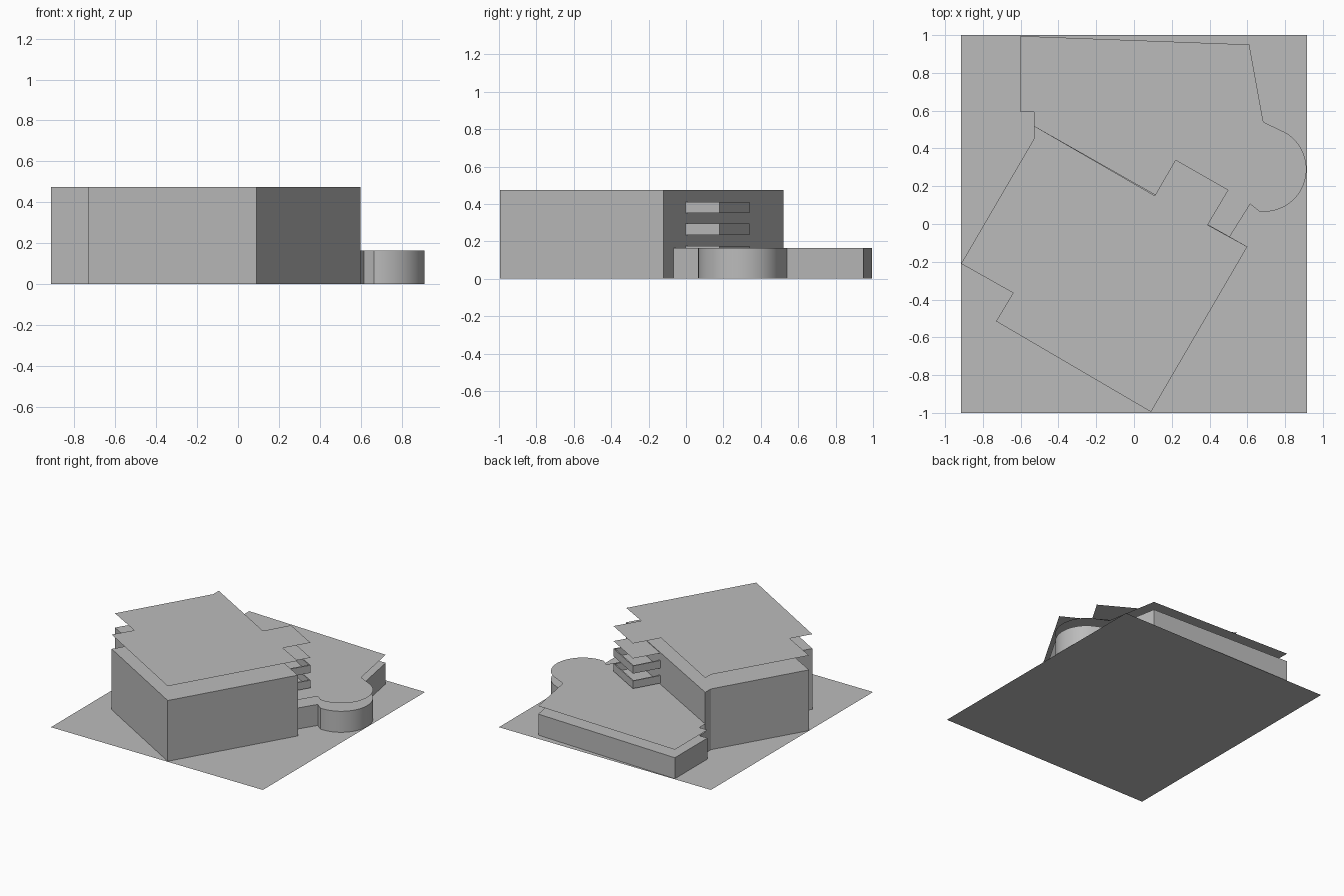
import bpy, bmesh, math
from mathutils import Vector

if "Cube" in bpy.data.objects:
    bpy.data.objects.remove(bpy.data.objects["Cube"], do_unlink=True)

grey = bpy.data.materials.new("plain grey")
grey.use_nodes = True
grey.diffuse_color = (0.5, 0.5, 0.5, 1)
grey.node_tree.nodes["Principled BSDF"].inputs["Base Color"].default_value = (0.5, 0.5, 0.5, 1)


def add_object(name, bm):
    mesh = bpy.data.meshes.new(name)
    bm.to_mesh(mesh)
    bm.free()
    mesh.materials.append(grey)
    obj = bpy.data.objects.new(name, mesh)
    bpy.context.collection.objects.link(obj)
    return obj


def slab(name, outline, z, height=0, inset=0):
    """Flat sheet, or a prism when height is given."""
    bm = bmesh.new()
    face = bm.faces.new([bm.verts.new((x, y, z)) for x, y in outline])
    face.normal_update()
    if face.normal.z < 0:
        face.normal_flip()
    if inset:
        rim = bmesh.ops.inset_region(bm, faces=[face], thickness=inset, use_even_offset=True)
        bmesh.ops.delete(bm, geom=rim["faces"], context="FACES")
    if height:
        top = bmesh.ops.extrude_face_region(bm, geom=bm.faces[:])
        verts = [g for g in top["geom"] if isinstance(g, bmesh.types.BMVert)]
        bmesh.ops.translate(bm, verts=verts, vec=(0, 0, height))
        bmesh.ops.recalc_face_normals(bm, faces=bm.faces[:])
    return add_object(name, bm)


def add_box(bm, p, q, z0, z1, depth=0.015):
    """Box straddling the wall segment p-q, used to cut a recess."""
    p, q = Vector(p), Vector(q)
    along = (q - p).normalized()
    out = Vector((along.y, -along.x)) * depth
    base = [p - out, q - out, q + out * 2, p + out * 2]
    low = [bm.verts.new((*v, z0)) for v in base]
    high = [bm.verts.new((*v, z1)) for v in base]
    bm.faces.new(low[::-1])
    bm.faces.new(high)
    for i in range(4):
        j = (i + 1) % 4
        bm.faces.new((low[i], low[j], high[j], high[i]))


def carve(obj, cutter):
    mod = obj.modifiers.new("recesses", "BOOLEAN")
    mod.operation = "DIFFERENCE"
    mod.solver = "EXACT"
    mod.object = cutter
    bpy.context.view_layer.objects.active = obj
    bpy.ops.object.modifier_apply(modifier=mod.name)


# Ground
slab("ground", [(-0.915, -1), (0.915, -1), (0.915, 1), (-0.915, 1)], 0)

# Footprints
south, east = (0.09, -0.995), (0.6, -0.12)
balcony = [(0.39, -0.005), (0.5, 0.18), (0.22, 0.34), (0.11, 0.15)]
rest = [(-0.53, 0.52), (-0.53, 0.45), (-0.915, -0.21), (-0.64, -0.365), (-0.73, -0.515)]
block = [south, east] + rest
block_with_balcony = [south, east] + balcony + rest
arc = [(0.688 + 0.225 * math.cos(math.radians(a)), 0.29 + 0.225 * math.sin(math.radians(a)))
       for a in range(-96, 61, 6)]
wing = [(0.505, -0.07), (0.615, 0.105)] + arc + [
    (0.685, 0.54), (0.61, 0.95), (-0.6, 0.995), (-0.6, 0.592), (-0.53, 0.592), (-0.53, 0.515)]

# Tall block in two stages with a fine ledge between
lower_walls = slab("lower_walls", block, 0.001, 0.234)
upper_walls = slab("upper_walls", block, 0.235, 0.24, inset=0.003)

# Low wing with its rounded end
wing_walls = slab("wing_walls", wing, 0.001, 0.164)


# Window and door recesses
def on_wall(a, b, y):
    return Vector(a).lerp(Vector(b), (y - a[1]) / (b[1] - a[1]))


bm = bmesh.new()
openings = [(y, y + 0.057, z, z + 0.047)
            for z in (0.148, 0.266, 0.385) for y in (-0.86, -0.63, -0.528)]
openings += [(-0.26, -0.22, z, z + 0.062) for z in (0.05, 0.17, 0.293)]
openings += [(-0.97, -0.82, 0.01, 0.112), (-0.525, -0.375, 0.01, 0.112),
             (-0.73, -0.667, 0.004, 0.108), (-0.663, -0.6, 0.004, 0.108)]
for y0, y1, z0, z1 in openings:
    add_box(bm, on_wall(south, east, y0), on_wall(south, east, y1), z0, z1)
block_cutter = add_object("block_cutter", bm)
bm = bmesh.new()
add_box(bm, (0.863, 0.15), (0.905, 0.23), 0.004, 0.11)
side_a, side_b = (0.685, 0.54), (0.61, 0.95)
add_box(bm, on_wall(side_a, side_b, 0.675), on_wall(side_a, side_b, 0.8), 0.01, 0.112)
wing_cutter = add_object("wing_cutter", bm)
carve(lower_walls, block_cutter)
carve(upper_walls, block_cutter)
carve(wing_walls, wing_cutter)
for cutter in (block_cutter, wing_cutter):
    bpy.data.objects.remove(cutter, do_unlink=True)

# Thin roof sheets hovering above the walls
slab("main_roof", block_with_balcony, 0.587, inset=0.01)
slab("wing_roof", wing, 0.228, inset=0.01)
slab("balcony_canopy", balcony, 0.47)

# Stacked balconies with solid parapets
for level, z in enumerate((0.117, 0.235, 0.352), 1):
    slab(f"balcony_floor_{level}", balcony, z)
    bm = bmesh.new()
    low = [bm.verts.new((x, y, z)) for x, y in balcony]
    high = [bm.verts.new((x, y, z + 0.06)) for x, y in balcony]
    for i in range(3):
        bm.faces.new((low[i], low[i + 1], high[i + 1], high[i]))
    parapet = add_object(f"balcony_parapet_{level}", bm)
    shell = parapet.modifiers.new("thickness", "SOLIDIFY")
    shell.thickness = 0.012
    shell.offset = -1

# Smooth the curved wall, keep corners crisp
bpy.ops.object.select_all(action="DESELECT")
wing_walls.select_set(True)
bpy.context.view_layer.objects.active = wing_walls
bpy.ops.object.shade_smooth_by_angle(angle=math.radians(20))
